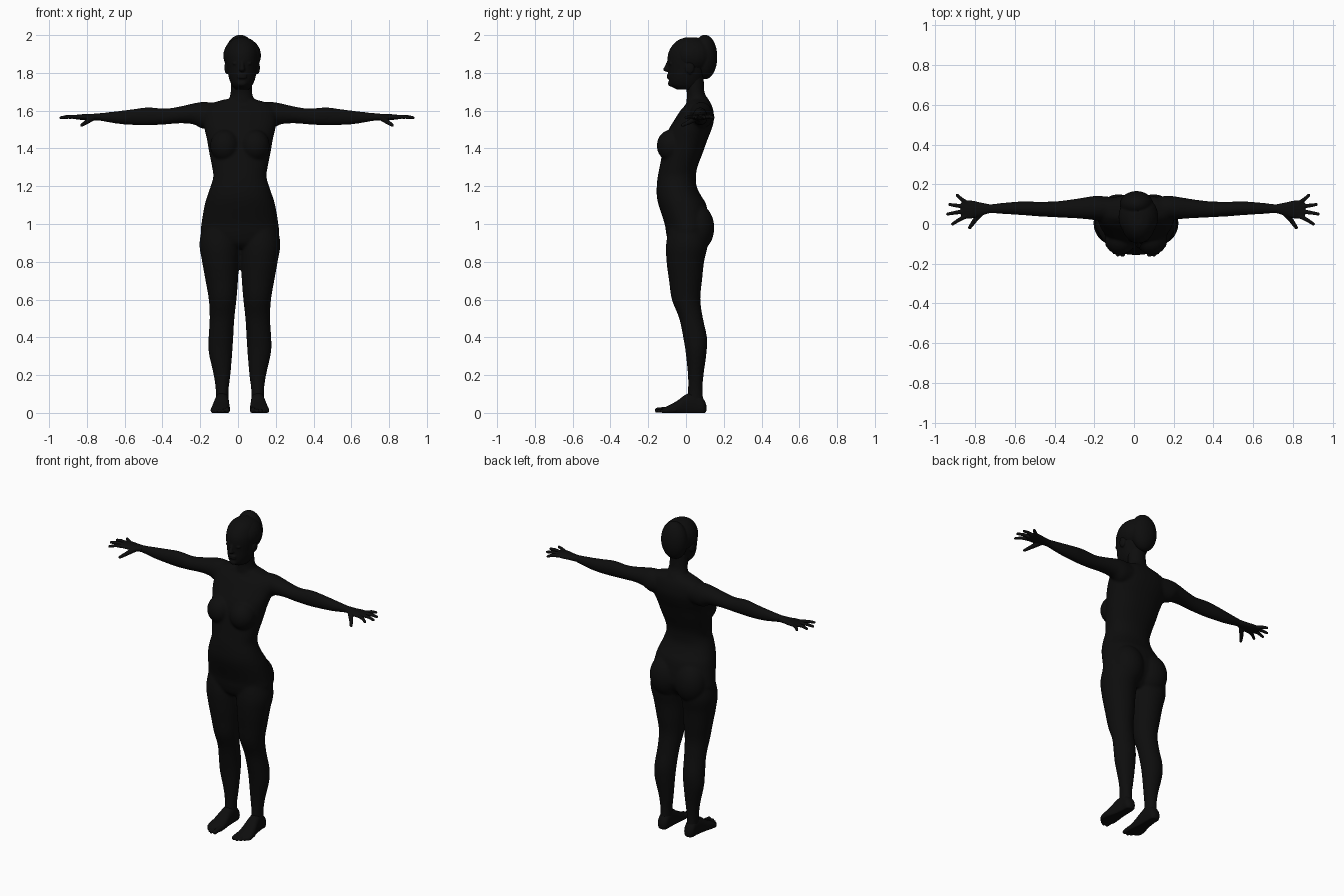
import bpy, bmesh, math
from mathutils import Vector, Matrix

cube = bpy.data.objects.get("Cube")
if cube:
    bpy.data.objects.remove(cube, do_unlink=True)

BODY_X, ARM_X, HEAD_X = 0.01, -0.005, 0.022

# One near-black colour for the whole figure
black = bpy.data.materials.new("near_black")
black.use_nodes = True
black.diffuse_color = (0.004, 0.004, 0.004, 1)
black.node_tree.nodes["Principled BSDF"].inputs["Base Color"].default_value = black.diffuse_color


def spline(rows, steps=5):
    """Catmull-Rom rows between the given sections."""
    out = []
    for i in range(len(rows) - 1):
        a, b, c, d = (rows[max(0, min(len(rows) - 1, i + k))] for k in (-1, 0, 1, 2))
        for j in range(steps):
            t = j / steps
            out.append([q + t / 2 * (r - p + t * (2 * p - 5 * q + 4 * r - s + t * (3 * (q - r) + s - p)))
                        for p, q, r, s in zip(a, b, c, d)])
    return out + [list(rows[-1])]


def loft(bm, rows, axis, cx=0, side=1, power=2.0, floor=False, n=32):
    """Oval sections (position, u_min, u_max, v_min, v_max) along an axis."""
    rings = []
    for t, u0, u1, v0, v1 in spline(rows):
        ring = []
        for k in range(n):
            a = 2 * math.pi * k / n
            c, s = (math.copysign(abs(f) ** (2 / power), f) for f in (math.cos(a), math.sin(a)))
            p = [(u0 + u1) / 2 + (u1 - u0) / 2 * c, (v0 + v1) / 2 + (v1 - v0) / 2 * s]
            p.insert(axis, t)
            if floor:
                p[2] = max(0, p[2])
            ring.append(bm.verts.new((cx + side * p[0], p[1], p[2])))
        rings.append(ring)
    for r0, r1 in zip(rings, rings[1:]):
        for k in range(n):
            m = (k + 1) % n
            bm.faces.new((r0[k], r0[m], r1[m], r1[k]))
    bm.faces.new(rings[0][::-1])
    bm.faces.new(rings[-1])


def ball(bm, centre, radii):
    mat = Matrix.Translation(centre) @ Matrix.Diagonal((*radii, 1))
    bmesh.ops.create_uvsphere(bm, u_segments=24, v_segments=16, radius=1, matrix=mat)


def digit(bm, points, r0, r1):
    """Rounded tapering finger or toe through the points."""
    pts = [Vector(p) for p in points]
    radii = [r0 + (r1 - r0) * i / (len(pts) - 1) for i in range(len(pts))]
    for p, r in zip(pts, radii):
        ball(bm, p, (r, r, r))
    for a, b, ra, rb in zip(pts, pts[1:], radii, radii[1:]):
        d = b - a
        mat = Matrix.Translation((a + b) / 2) @ d.to_track_quat("Z", "Y").to_matrix().to_4x4()
        bmesh.ops.create_cone(bm, cap_ends=True, segments=16, radius1=ra, radius2=rb,
                              depth=d.length, matrix=mat)


def finish(name, bm, voxel, smooth):
    """Fuse the overlapping pieces into one smooth skin."""
    bmesh.ops.recalc_face_normals(bm, faces=bm.faces)
    mesh = bpy.data.meshes.new(name)
    bm.to_mesh(mesh)
    bm.free()
    mesh.materials.append(black)
    for p in mesh.polygons:
        p.use_smooth = True
    ob = bpy.data.objects.new(name, mesh)
    bpy.context.collection.objects.link(ob)
    rm = ob.modifiers.new("fuse", "REMESH")
    rm.mode = "VOXEL"
    rm.voxel_size = voxel
    rm.use_smooth_shade = True
    sm = ob.modifiers.new("soften", "SMOOTH")
    sm.factor = 0.5
    sm.iterations = smooth


# Body: torso (height, half width, front, back)
body = bmesh.new()
torso = [(.87, .08, -.06, .06), (.9, .16, -.09, .09), (.95, .205, -.105, .12), (1, .204, -.113, .125),
         (1.1, .187, -.145, .108), (1.15, .172, -.155, .08), (1.2, .155, -.155, .056),
         (1.25, .141, -.15, .053), (1.3, .147, -.14, .06), (1.38, .163, -.125, .09),
         (1.45, .175, -.11, .115), (1.5, .187, -.092, .135), (1.55, .195, -.062, .148),
         (1.6, .19, -.03, .145), (1.635, .16, 0, .133), (1.66, .08, .01, .115)]
loft(body, [(z, -w, w, f, b) for z, w, f, b in torso], 2, BODY_X, power=2.2)

# Neck
neck = [(1.6, .085, .0, .135), (1.65, .07, .002, .125), (1.69, .058, .005, .1), (1.74, .056, -.005, .095),
        (1.8, .056, -.01, .095)]
loft(body, [(z, -w, w, f, b) for z, w, f, b in neck], 2, HEAD_X - .004)

# Legs (height, inner, outer, front, back)
leg = [(1.02, .02, .19, -.08, .1), (.9, .002, .214, -.105, .115), (.8, .006, .2, -.103, .096),
       (.7, .01, .182, -.09, .085), (.6, .018, .165, -.075, .076), (.5, .029, .16, -.036, .09),
       (.4, .035, .166, -.015, .111), (.32, .04, .165, -.002, .109), (.2, .05, .139, .01, .093),
       (.12, .06, .128, .01, .088), (.04, .06, .128, .0, .095)]
# Arms (distance, y, z, y radius, z radius)
arm = [(.1, .075, 1.575, .06, .066), (.18, .08, 1.575, .062, .071), (.23, .08, 1.583, .056, .056),
       (.3, .077, 1.578, .048, .045), (.38, .074, 1.569, .041, .042), (.47, .075, 1.57, .037, .048),
       (.55, .079, 1.566, .035, .042), (.63, .079, 1.564, .03, .034), (.73, .077, 1.567, .022, .02),
       (.76, .077, 1.567, .024, .016)]


def centred(rows):
    return [(t, y - a, y + a, z - b, z + b) for t, y, z, a, b in rows]


for s in (1, -1):
    loft(body, leg, 2, BODY_X, s)
    loft(body, centred(arm), 0, ARM_X, s)
    # Breasts and buttocks
    ball(body, (BODY_X + s * .08, -.078, 1.415), (.078, .077, .085))
    ball(body, (BODY_X + s * .088, .06, .98), (.1, .09, .125))
finish("body", body, .0065, 12)

# Hands
palm = [(.72, .077, 1.567, .022, .02), (.77, .075, 1.566, .034, .017), (.81, .073, 1.566, .045, .016),
        (.85, .072, 1.566, .046, .012), (.865, .072, 1.566, .038, .009)]
fingers = [((.84, .108), (.892, .145)), ((.85, .088), (.93, .098)),
           ((.85, .064), (.94, .05)), ((.84, .04), (.915, .0))]
# Feet (y, inner, outer, bottom, top)
foot = [(.108, .08, .105, .01, .04), (.092, .062, .126, -.01, .075), (.05, .058, .13, -.015, .11),
        (0, .057, .137, -.015, .098), (-.05, .053, .148, -.012, .062), (-.1, .053, .155, -.01, .036),
        (-.122, .06, .14, -.006, .024)]
toes = [(.068, -.151, .014), (.091, -.154, .0105), (.109, -.143, .01), (.127, -.128, .0095),
        (.143, -.108, .009)]

for s, label in ((1, "left"), (-1, "right")):
    hand = bmesh.new()
    loft(hand, centred(palm), 0, ARM_X, s)
    for (x0, y0), (x1, y1) in fingers:
        digit(hand, [(ARM_X + s * x0, y0, 1.566), (ARM_X + s * (x0 + x1) / 2, (y0 + y1) / 2, 1.569),
                     (ARM_X + s * (x1 - .007), y1, 1.563)], .0115, .008)
    thumb = [(.765, .055, 1.562), (.797, .018, 1.54), (.822, -.018, 1.523)]
    digit(hand, [(ARM_X + s * x, y, z) for x, y, z in thumb], .016, .009)
    finish(label + "_hand", hand, .0035, 4)

    sole = bmesh.new()
    loft(sole, foot, 1, BODY_X, s, power=2.3, floor=True)
    for x, y, r in toes:
        digit(sole, [(BODY_X + s * x, y + .05, r + .005), (BODY_X + s * x, y, r)], r * 1.05, r)
    finish(label + "_foot", sole, .0035, 4)

# Head with face (height, half width, front, back)
head = bmesh.new()
skull = [(1.712, .035, -.05, .06), (1.735, .054, -.084, .075), (1.77, .069, -.092, .09),
         (1.82, .079, -.094, .11), (1.87, .086, -.098, .12), (1.91, .086, -.092, .125),
         (1.95, .074, -.069, .115), (1.975, .052, -.038, .09), (1.987, .022, -.005, .06)]
loft(head, [(z, -w, w, f, b) for z, w, f, b in skull], 2, HEAD_X)
ball(head, (HEAD_X, -.098, 1.819), (.016, .023, .014))
digit(head, [(HEAD_X, -.09, 1.862), (HEAD_X, -.106, 1.822)], .009, .012)
for z in (1.788, 1.776):
    ball(head, (HEAD_X, -.09, z), (.026, .013, .007))
ball(head, (HEAD_X, -.074, 1.744), (.026, .022, .018))
for s in (1, -1):
    ball(head, (HEAD_X + s * .034, -.08, 1.85), (.017, .012, .009))
    ball(head, (HEAD_X + s * .082, .02, 1.828), (.012, .024, .034))
finish("head", head, .004, 4)

# Swept-back hair and bun
hair = bmesh.new()
ball(hair, (HEAD_X, .035, 1.892), (.1, .113, .096))
ball(hair, (HEAD_X - .01, .1, 1.884), (.084, .066, .118))
finish("hair", hair, .005, 4)
